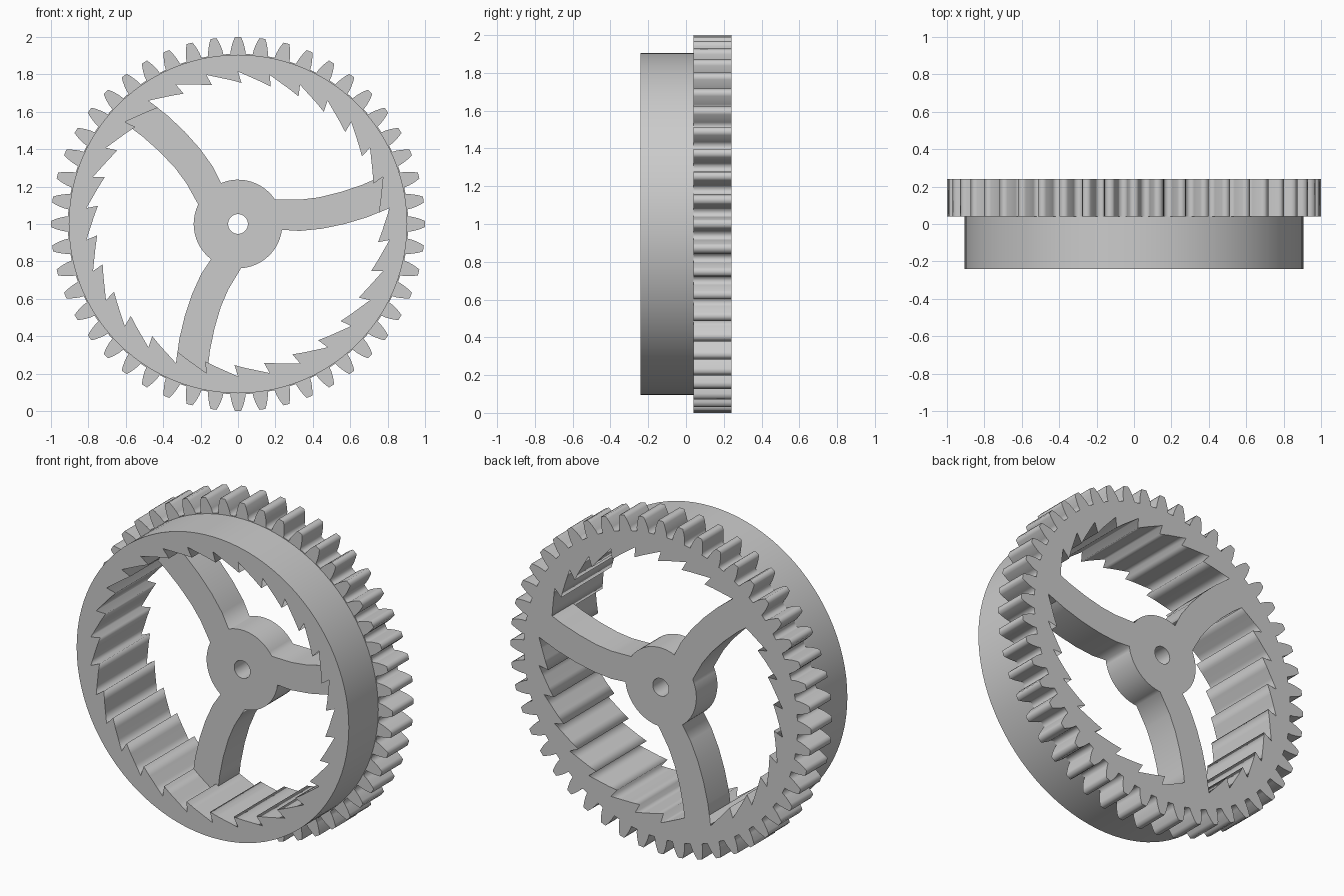
import bpy
from math import sin, cos, radians, pi

if "Cube" in bpy.data.objects:
    bpy.data.objects.remove(bpy.data.objects["Cube"])


def polar(r, deg):
    return (r * cos(radians(deg)), r * sin(radians(deg)))


def circle(r, n):
    return [polar(r, 360 * i / n) for i in range(n)]


def plate(name, loops, y0, y1):
    """Fill flat x-z outlines (inner loops become holes) and extrude from y0 to y1."""
    cu = bpy.data.curves.new(name, 'CURVE')
    cu.dimensions = '2D'
    cu.fill_mode = 'BOTH'
    cu.extrude = (y1 - y0) / 2
    for pts in loops:
        sp = cu.splines.new('POLY')
        sp.points.add(len(pts) - 1)
        for p, (x, z) in zip(sp.points, pts):
            p.co = (x, z, 0, 1)
        sp.use_cyclic_u = True
    ob = bpy.data.objects.new(name, cu)
    bpy.context.collection.objects.link(ob)
    ob.rotation_euler = (pi / 2, 0, 0)
    ob.location = (0, (y0 + y1) / 2, 1)
    bpy.ops.object.select_all(action='DESELECT')
    ob.select_set(True)
    bpy.context.view_layer.objects.active = ob
    bpy.ops.object.convert(target='MESH')
    ob = bpy.context.object
    ob.name = name
    # weld the caps to the walls
    bpy.ops.object.mode_set(mode='EDIT')
    bpy.ops.mesh.select_all(action='SELECT')
    bpy.ops.mesh.remove_doubles(threshold=0.0001)
    bpy.ops.mesh.normals_make_consistent(inside=False)
    bpy.ops.mesh.select_all(action='DESELECT')
    bpy.ops.object.mode_set(mode='OBJECT')
    return ob


# Outer spur teeth: (radius, half width) along one flank
flank = [(0.91, 0.041), (0.935, 0.038), (0.96, 0.0315), (0.982, 0.024), (1.0, 0.016)]
TEETH = 48
gear = []
for i in range(TEETH):
    a = 90 + 360 * i / TEETH
    side = [(r, w / r * 180 / pi) for r, w in flank]
    gear += [polar(r, a - d) for r, d in side]
    gear += [polar(r, a + d) for r, d in reversed(side)]

# Inner ratchet: 30 hooked teeth leaning clockwise
ratchet = []
for i in range(30):
    a = 12 * i - 6 + 12
    a = 12 * i + 6
    ratchet += [polar(0.815, a), polar(0.755, a - 1.4),
                polar(0.771, a + 3), polar(0.790, a + 7.5)]

plate("spur_gear_ring", [gear, ratchet], 0.04, 0.24)
plate("ratchet_rim", [circle(0.905, 96), ratchet], -0.24, 0.04)

# Hub with three curved spokes, one outline with a shaft hole
HUB = 0.237
lower = [(0.235, -0.031), (0.33, -0.037), (0.45, -0.025), (0.57, 0.0),
         (0.69, 0.036), (0.835, 0.095)]
upper = [(0.795, 0.266), (0.66, 0.208), (0.545, 0.17), (0.43, 0.142),
         (0.33, 0.13), (0.197, 0.132)]
hub = []
for k in range(3):
    c, s = cos(k * 2 * pi / 3), sin(k * 2 * pi / 3)
    hub += [(x * c - z * s, x * s + z * c) for x, z in lower + upper]
    hub += [polar(HUB, k * 120 + 33.8 + 78.6 * j / 12) for j in range(1, 12)]
plate("hub_and_spokes", [hub, circle(0.053, 32)], 0.04, 0.24)
